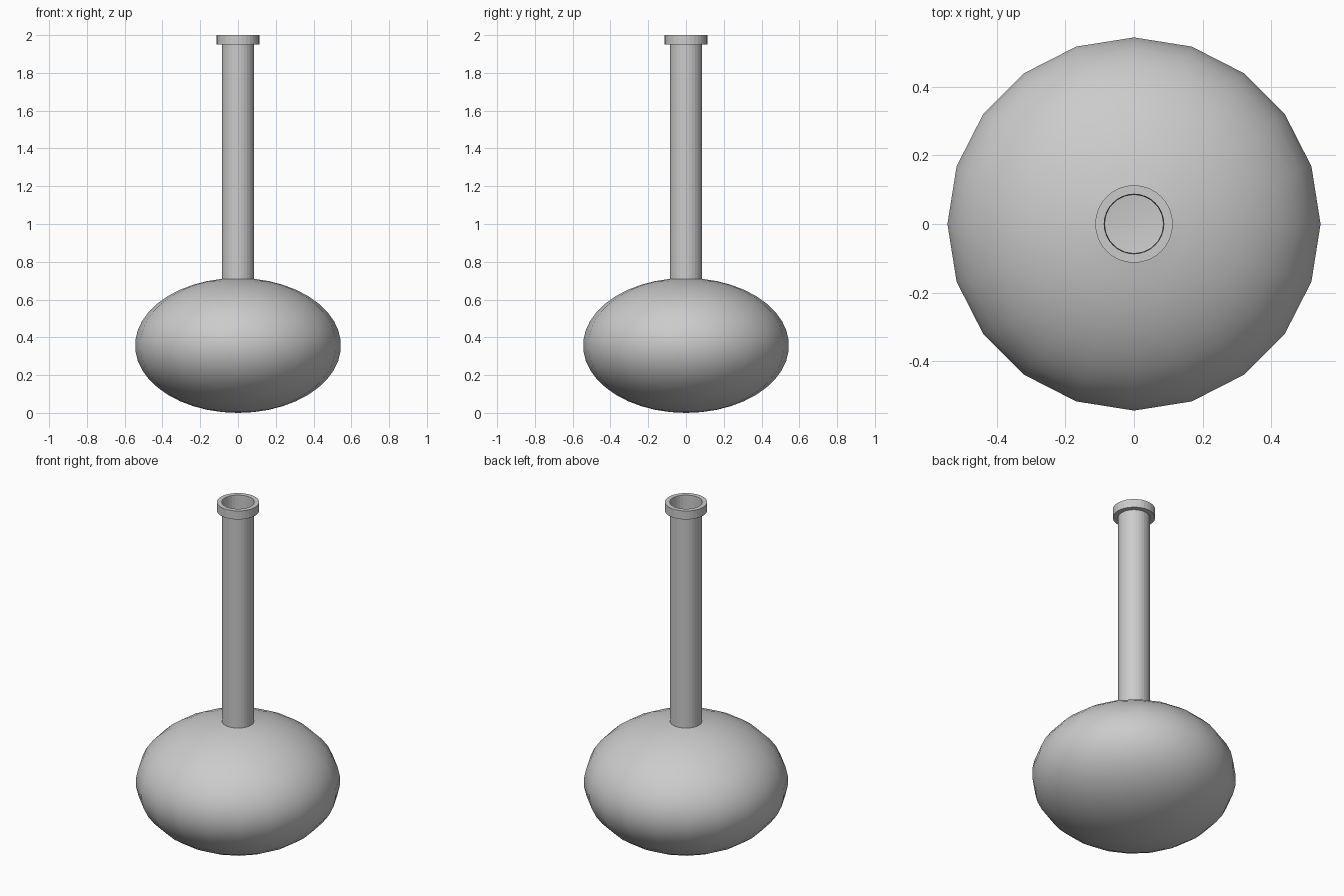
import bpy, bmesh
from math import sin, cos, pi, asin

if "Cube" in bpy.data.objects:
    bpy.data.objects.remove(bpy.data.objects["Cube"])


def lathe(name, profile, sides, closed=False, smooth=False):
    """Revolve (radius, z) points around the z axis."""
    bm = bmesh.new()
    rings = []
    for r, z in profile:
        if r < 1e-6:
            rings.append([bm.verts.new((0, 0, z))] * sides)
        else:
            rings.append([bm.verts.new((r * cos(2 * pi * i / sides),
                                        r * sin(2 * pi * i / sides), z))
                          for i in range(sides)])
    pairs = list(zip(rings, rings[1:]))
    if closed:
        pairs.append((rings[-1], rings[0]))
    for a, b in pairs:
        for i in range(sides):
            j = (i + 1) % sides
            quad = list(dict.fromkeys((a[i], a[j], b[j], b[i])))
            bm.faces.new(quad).smooth = smooth
    if closed:
        bmesh.ops.recalc_face_normals(bm, faces=bm.faces)
    mesh = bpy.data.meshes.new(name)
    bm.to_mesh(mesh)
    bm.free()
    obj = bpy.data.objects.new(name, mesh)
    bpy.context.collection.objects.link(obj)
    return obj


RADIUS, HALF, NECK = 0.545, 0.357, 0.085

# Squashed round body, open where the neck meets it
top = pi / 2 - asin(NECK / RADIUS)
steps = 20
angles = [-pi / 2 + (top + pi / 2) * i / steps for i in range(steps + 1)]
body = [(RADIUS * cos(a), HALF + HALF * sin(a)) for a in angles]
lathe("body", body, 20, smooth=True)

# Long hollow neck
lathe("neck", [(NECK, 0.70), (NECK, 1.99)], 32)

# Collar around the mouth
lathe("mouth_collar", [(NECK, 1.95), (0.113, 1.95), (0.113, 2.0), (0.087, 2.0)],
      32, closed=True)
